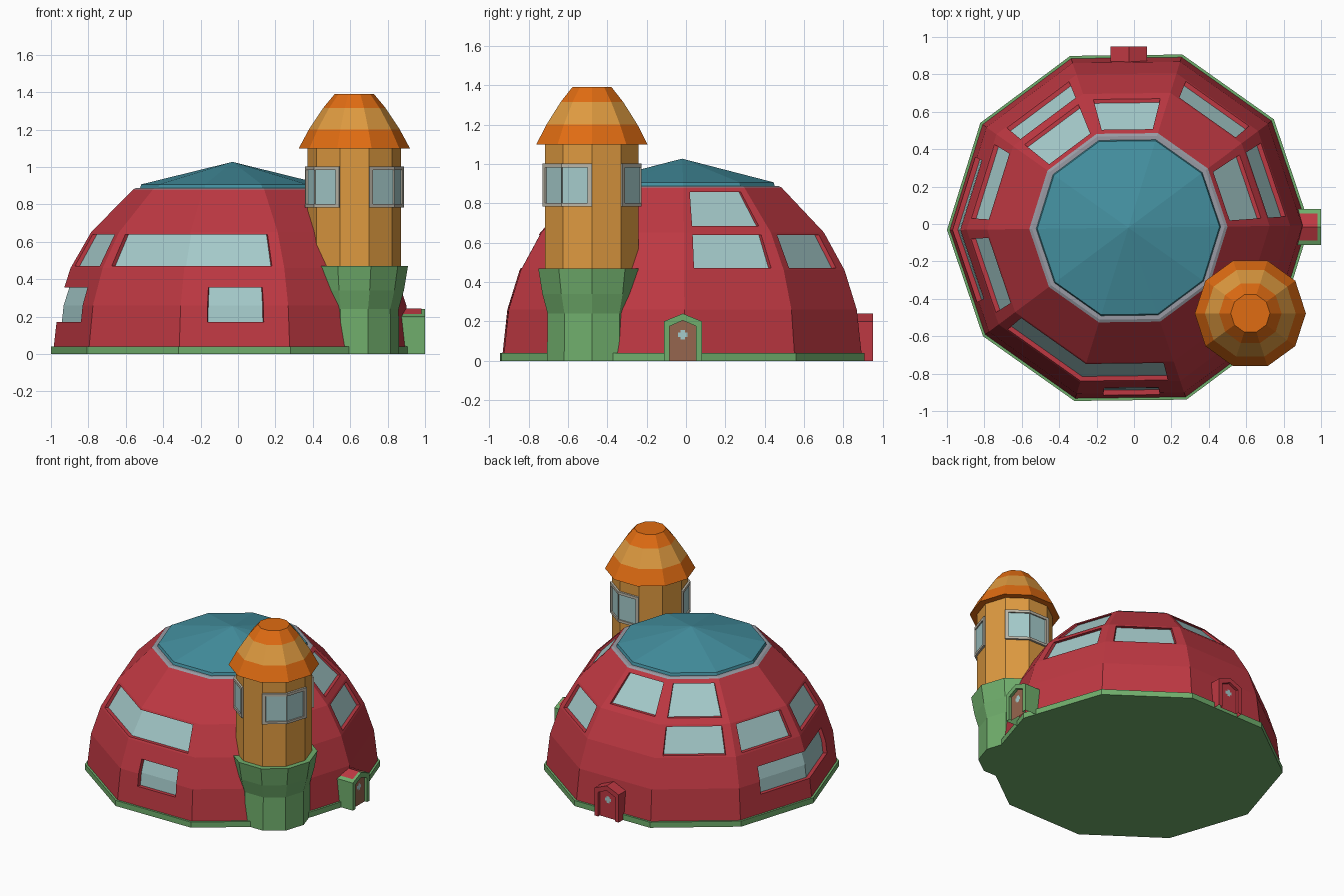
import bpy, bmesh, math
from mathutils import Vector

if "Cube" in bpy.data.objects:
    bpy.data.objects.remove(bpy.data.objects["Cube"])

def lin(c):
    c /= 255
    return c / 12.92 if c <= 0.04045 else ((c + 0.055) / 1.055) ** 2.4

MATS = {}
for name, rgb in {"red": (190, 56, 66), "green": (112, 174, 108), "teal": (68, 144, 160),
                  "orange": (224, 108, 18), "tan": (222, 154, 64), "glass": (165, 203, 203),
                  "grey": (152, 154, 163), "pale_frame": (188, 183, 168),
                  "brown": (150, 102, 78)}.items():
    m = bpy.data.materials.new(name)
    m.diffuse_color = (*[lin(c) for c in rgb], 1)
    m.use_nodes = True
    m.node_tree.nodes["Principled BSDF"].inputs["Base Color"].default_value = m.diffuse_color
    MATS[name] = m

def finish(bm, name, mats, recalc=False):
    bmesh.ops.remove_doubles(bm, verts=bm.verts, dist=1e-5)
    if recalc:
        bmesh.ops.recalc_face_normals(bm, faces=bm.faces)
    me = bpy.data.meshes.new(name)
    bm.to_mesh(me)
    bm.free()
    for m in mats:
        me.materials.append(MATS[m])
    ob = bpy.data.objects.new(name, me)
    bpy.context.collection.objects.link(ob)
    return ob

def quad(bm, pts, mat=0):
    f = bm.faces.new([bm.verts.new(p) for p in pts])
    f.material_index = mat

def ring_pt(c, r, z, deg):
    a = math.radians(deg)
    return Vector((c[0] + r * math.cos(a), c[1] + r * math.sin(a), z))

def lathe(name, c, profile, phase, mats, bands=None):
    """Ten-sided solid from an (r, z) profile running bottom to top."""
    bm = bmesh.new()
    for i, ((r0, z0), (r1, z1)) in enumerate(zip(profile, profile[1:])):
        for k in range(10):
            a, b = phase + 36 * k, phase + 36 * k + 36
            pts = []
            for p in (ring_pt(c, r0, z0, a), ring_pt(c, r0, z0, b),
                      ring_pt(c, r1, z1, b), ring_pt(c, r1, z1, a)):
                if not any((p - q).length < 1e-6 for q in pts):
                    pts.append(p)
            quad(bm, pts, bands[i] if bands else 0)
    return finish(bm, name, mats)

def patch(c, a, lo, hi):
    """Point function over one flat side; d shrinks it toward the axis."""
    def P(t, v, d):
        r, z = lo[0] + (hi[0] - lo[0]) * v, lo[1] + (hi[1] - lo[1]) * v
        return ring_pt(c, r * (1 - d), z, a).lerp(ring_pt(c, r * (1 - d), z, a + 36), t)
    return P

def rim(bm, P, t0, t1, v0, v1, d, flip=False):
    """Reveal walls; sides lying on the patch border are left out unless flipped."""
    S = []
    if flip or v0 > 0: S.append([(t0, v0, 0), (t1, v0, 0), (t1, v0, d), (t0, v0, d)])
    if flip or v1 < 1: S.append([(t0, v1, d), (t1, v1, d), (t1, v1, 0), (t0, v1, 0)])
    if flip or t0 > 0: S.append([(t0, v0, 0), (t0, v0, d), (t0, v1, d), (t0, v1, 0)])
    if flip or t1 < 1: S.append([(t1, v1, 0), (t1, v1, d), (t1, v0, d), (t1, v0, 0)])
    for s in S:
        quad(bm, [P(*q) for q in (reversed(s) if flip else s)])

def panel(bm, P, hole, depth):
    """Flat side with an optional recessed glass pane."""
    if hole is None:
        quad(bm, [P(0, 0, 0), P(1, 0, 0), P(1, 1, 0), P(0, 1, 0)])
        return
    t0, t1, v0, v1 = hole
    ts, vs = (0, t0, t1, 1), (0, v0, v1, 1)
    for i in range(3):
        for j in range(3):
            if ts[i + 1] - ts[i] < 1e-6 or vs[j + 1] - vs[j] < 1e-6:
                continue
            g = i == 1 and j == 1
            d = depth if g else 0
            quad(bm, [P(ts[i], vs[j], d), P(ts[i + 1], vs[j], d),
                      P(ts[i + 1], vs[j + 1], d), P(ts[i], vs[j + 1], d)], int(g))
    rim(bm, P, t0, t1, v0, v1, depth)

# Dome: side k spans 36k to 36k+36 degrees; windows keyed by (side, band)
C, PH = (-0.03, -0.02), 0.7
DOME = [(0.955, 0.04), (0.93, 0.26), (0.865, 0.46), (0.755, 0.652), (0.53, 0.88)]
A, B = (0.06, 0.93), (0.14, 0.9)
holes = {(k, 2): (0.1, 0.88, *A) for k in (0, 1, 3, 4, 5)}
holes.update({(k, 3): (0.1, 0.9, *B) for k in (0, 2, 3)})
holes.update({(6, 2): (0.1, 1, *A), (7, 2): (0, 0.88, *A)})
for k, t0, t1 in ((7, 0.25, 0.77), (4, 0.3, 1), (5, 0, 0.7)):
    holes[(k, 0)] = (t0, t1, 0.6, 1)
    holes[(k, 1)] = (t0, t1, 0, 0.48)
bm = bmesh.new()
for b in range(4):
    for k in range(10):
        panel(bm, patch(C, PH + 36 * k, DOME[b], DOME[b + 1]), holes.get((k, b)), 0.03)
finish(bm, "dome_wall", ["red", "glass"])

# Dome base, top ring and shallow roof
lathe("dome_base", C, [(0, 0), (0.97, 0), (0.97, 0.04), (0, 0.04)], PH, ["green"])
lathe("roof_ring", C, [(0.53, 0.875), (0.53, 0.88), (0.515, 0.888), (0, 0.888)], PH, ["grey"])
lathe("dome_roof", C, [(0, 0.882), (0.495, 0.882), (0.487, 0.907), (0, 1.027)], PH, ["teal"])

# Tower
T = (0.622, -0.478)
lathe("tower_foot", T, [(0, 0), (0.24, 0), (0.237, 0.24), (0.265, 0.34), (0.287, 0.47), (0, 0.47)],
      0, ["green"])
lathe("tower_body", T, [(0.25, 0.4), (0.25, 1.12)], 0, ["tan"])
lathe("tower_cap", T, [(0, 1.1), (0.297, 1.1), (0.243, 1.2), (0.167, 1.315), (0.105, 1.39), (0, 1.39)],
      0, ["orange", "tan"], [0, 0, 1, 0, 0])

# Tower windows, each wrapped round a corner
for corner in (72, 216, 324):
    bm = bmesh.new()
    for a, h in ((corner - 36, (0.14, 1, 0.08, 0.91)), (corner, (0, 0.86, 0.08, 0.91))):
        P = patch(T, a, (0.265, 0.783), (0.265, 1.003))
        panel(bm, P, h, 0.035)
        rim(bm, P, 0, 1, 0, 1, 0.075, flip=True)
    finish(bm, "tower_window", ["pale_frame", "glass"])

# Door porches: u runs across, d outward, z up
def arch(w, h, p):
    return [(-w, 0), (-w, h), (0, p), (w, h), (w, 0)]

def porch(name, place, front, mats):
    bm = bmesh.new()
    out, inn = arch(0.097, 0.2, 0.24), arch(0.068, 0.175, 0.205)
    door = front - 0.02
    for loop0, d0, loop1, d1 in ((out, 0.78, out, front), (out, front, inn, front), (inn, front, inn, door)):
        for i in range(4):
            quad(bm, [place(loop0[i][0], d0, loop0[i][1]), place(loop0[i + 1][0], d0, loop0[i + 1][1]),
                      place(loop1[i + 1][0], d1, loop1[i + 1][1]), place(loop1[i][0], d1, loop1[i][1])])
    quad(bm, [place(u, door, z) for u, z in inn], 1)
    finish(bm, name, mats, True)
    # small cross-shaped door light
    bm = bmesh.new()
    for w, h, e in ((0.024, 0.011, 0.003), (0.011, 0.024, 0.004)):
        quad(bm, [place(u, door + e, 0.133 + z) for u, z in ((-w, -h), (w, -h), (w, h), (-w, h))])
    finish(bm, name + "_light", ["glass"])

right = lambda u, d, z: Vector((d, u - 0.016, z))
back = lambda u, d, z: Vector((-u - 0.028, d, z))
porch("right_porch", right, 1.0, ["green", "brown"])
porch("back_porch", back, 0.95, ["red", "red"])

# Red roof plate on the right porch
bm = bmesh.new()
for s in (-1, 1):
    q = [right(0, 0.78, 0.244), right(0, 0.982, 0.244),
         right(s * 0.072, 0.982, 0.214), right(s * 0.072, 0.78, 0.214)]
    quad(bm, q if s < 0 else q[::-1])
bmesh.ops.recalc_face_normals(bm, faces=bm.faces)
for f in bm.faces:
    f.normal_update()
    if f.normal.z < 0:
        f.normal_flip()
finish(bm, "right_porch_roof", ["red"])
